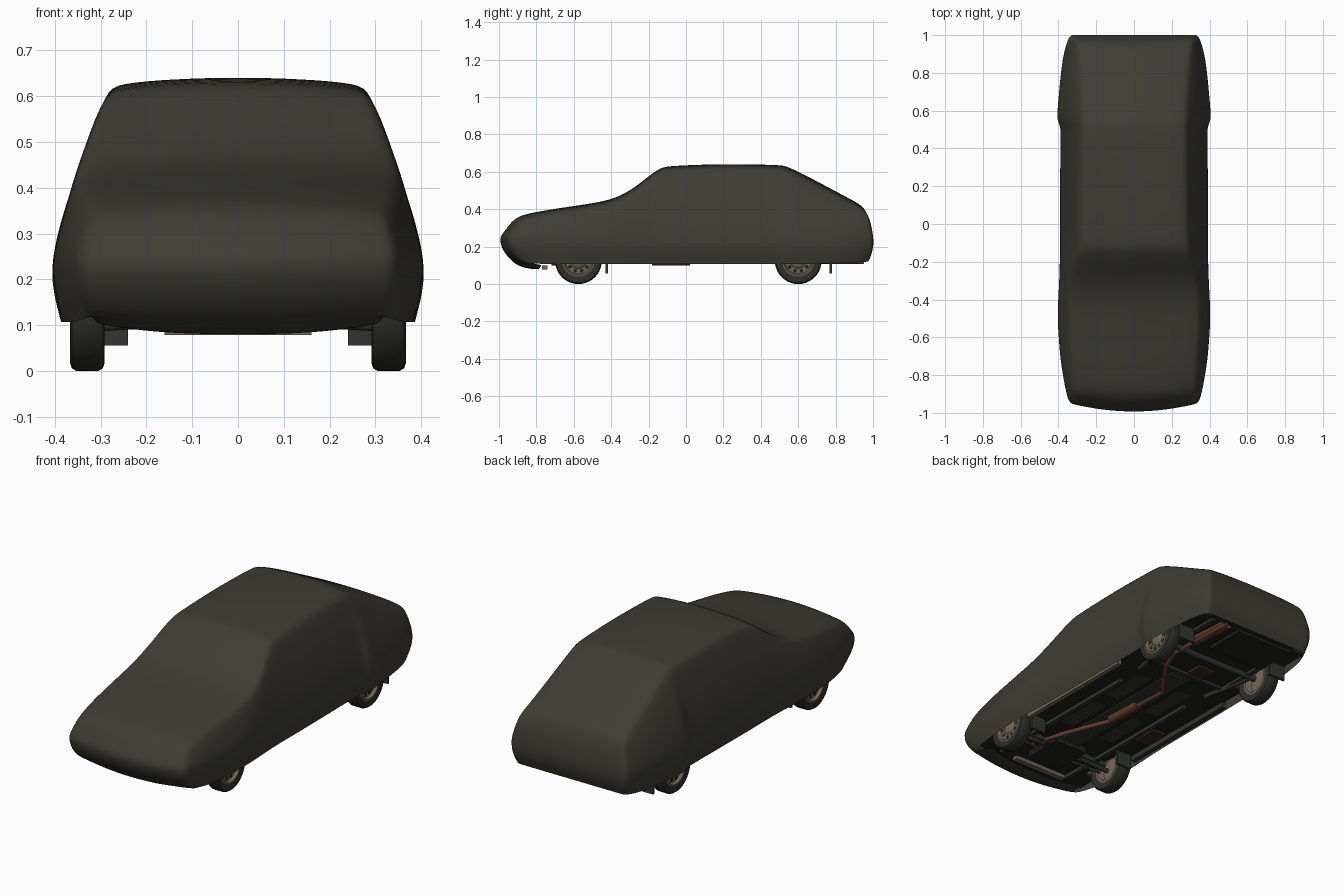
import bpy, bmesh, math
from mathutils import Vector, Matrix

if "Cube" in bpy.data.objects:
    bpy.data.objects.remove(bpy.data.objects["Cube"], do_unlink=True)


def material(name, r, g, b):
    m = bpy.data.materials.new(name)
    m.use_nodes = True
    m.diffuse_color = (r, g, b, 1)
    m.node_tree.nodes["Principled BSDF"].inputs["Base Color"].default_value = (r, g, b, 1)
    return m


FABRIC = material("dark olive fabric", .047, .045, .035)
RUBBER = material("tyre rubber", .026, .026, .022)
RIM = material("dull beige metal", .18, .135, .1)
FLOOR = material("underbody black", .014, .015, .013)
STEEL = material("chassis grey", .032, .036, .031)
RUST = material("rusty exhaust", .13, .05, .03)
PLUG = material("dark red primer", .05, .018, .013)


def finish(name, bm, mat, smooth=None):
    bmesh.ops.recalc_face_normals(bm, faces=bm.faces)
    me = bpy.data.meshes.new(name)
    bm.to_mesh(me)
    bm.free()
    ob = bpy.data.objects.new(name, me)
    bpy.context.collection.objects.link(ob)
    me.materials.append(mat)
    if smooth:
        bpy.ops.object.select_all(action='DESELECT')
        ob.select_set(True)
        bpy.context.view_layer.objects.active = ob
        bpy.ops.object.shade_smooth_by_angle(angle=math.radians(smooth))
    return ob


def box(name, x, y, z, mat):
    """Box from three (low, high) ranges."""
    bm = bmesh.new()
    bmesh.ops.create_cube(bm, size=1)
    for v in bm.verts:
        v.co = [lo + (c + .5) * (hi - lo) for c, (lo, hi) in zip(v.co, (x, y, z))]
    return finish(name, bm, mat)


def rod(name, a, b, r, mat, sides=16):
    """Cylinder between two points."""
    a, b = Vector(a), Vector(b)
    turn = (b - a).to_track_quat('Z', 'Y').to_matrix().to_4x4()
    bm = bmesh.new()
    bmesh.ops.create_cone(bm, cap_ends=True, segments=sides, radius1=r, radius2=r,
                          depth=(b - a).length, matrix=Matrix.Translation((a + b) / 2) @ turn)
    return finish(name, bm, mat, 40)


def lathe(name, profile, centre, side, mat, steps=40):
    """Spin (radius, offset) points about the x axis."""
    bm = bmesh.new()
    pts = [bm.verts.new((side * o, 0, r)) for r, o in profile]
    edges = [bm.edges.new(p) for p in zip(pts, pts[1:])]
    bmesh.ops.spin(bm, geom=pts + edges, cent=(0, 0, 0), axis=(1, 0, 0),
                   angle=math.tau, steps=steps)
    bmesh.ops.remove_doubles(bm, verts=bm.verts, dist=.0005)
    bmesh.ops.translate(bm, verts=bm.verts, vec=centre)
    return finish(name, bm, mat, 35)


# Fabric cover: stations of y, hem height, half width, shoulder half width, top height
STATIONS = [
    (-.91, .115, .352, .325, .364), (-.8, .107, .384, .338, .387), (-.68, .107, .395, .343, .407),
    (-.5, .107, .408, .355, .432), (-.38, .107, .402, .355, .457), (-.28, .107, .397, .34, .512),
    (-.2, .107, .395, .315, .578), (-.135, .107, .395, .298, .625), (-.08, .107, .395, .29, .633),
    (.18, .107, .395, .288, .644), (.46, .107, .391, .285, .639), (.522, .107, .392, .284, .635),
    (.547, .107, .411, .285, .626), (.62, .107, .407, .287, .593), (.8, .112, .39, .296, .497),
    (.9, .115, .376, .304, .444), (.96, .12, .346, .31, .413)]
# Side outlines of the two ends, as (height, y)
NOSE = [(.11, -.925), (.165, -.975), (.21, -1.01), (.25, -1.0), (.32, -.945), (.364, -.912)]
TAIL = [(.12, .975), (.16, 1.0), (.24, 1.003), (.33, .988), (.38, .972), (.413, .953)]


def bow(x, y):
    """Plan curve of the nose, fading out along the bonnet."""
    return max(0, min(1, (-.7 - y) / .2)) * .05 * (x / .35) ** 2


def end_y(outline, z):
    z = max(outline[0][0], min(outline[-1][0], z))
    for (z0, y0), (z1, y1) in zip(outline, outline[1:]):
        if z <= z1:
            return y0 + (y1 - y0) * (z - z0) / (z1 - z0)


def cover_section(y, zb, w, ws, zt):
    zm, zs = .24, zt - .03
    rise, lean = zs - zm, w - ws
    half = [(w - .022, zb), (w - .004, (zb + zm) / 2), (w, zm)]
    for t in (.3, .65):
        half.append((w - lean * t + lean * .45 * t * (1 - t), zm + rise * t))
    half += [(ws, zs), (ws - .026, zt - .014), (ws * .5, zt - .004)]
    ring = half + [(0, zt)] + [(-x, z) for x, z in reversed(half)]
    return [Vector((x, y + bow(x, y), z)) for x, z in ring]


def skin(bm, a, b):
    for i in range(len(a) - 1):
        bm.faces.new((a[i], a[i + 1], b[i + 1], b[i]))


def close_end(bm, ring, outline):
    """Fill one end with rows that follow its side outline; return the lowest row."""
    for v in ring:
        y = end_y(outline, v.co.z)
        v.co.y = y + bow(v.co.x, y)
    upper = ring[5:12]
    spread = [v.co.x / upper[0].co.x for v in upper]
    for i in range(4, -1, -1):
        row = [ring[i]]
        for t in spread[1:-1]:
            x, z = ring[i].co.x * t, ring[i].co.z
            y = end_y(outline, z)
            row.append(bm.verts.new((x, y + bow(x, y), z)))
        row.append(ring[-1 - i])
        skin(bm, upper, row)
        upper = row
    return upper


bm = bmesh.new()
rings = [[bm.verts.new(p) for p in cover_section(*s)] for s in STATIONS]
for a, b in zip(rings, rings[1:]):
    skin(bm, a, b)
close_end(bm, rings[-1], TAIL)
# Chin rows tucked under the nose
lower = close_end(bm, rings[0], NOSE)
for y, z in ((-.89, .093), (-.84, .08), (-.79, .08)):
    row = [bm.verts.new((v.co.x * .97, y + bow(v.co.x, y), z + .03 * (v.co.x / .33) ** 4))
           for v in lower]
    skin(bm, lower, row)
    lower = row
cover = finish("car_cover", bm, FABRIC, 60)
sub = cover.modifiers.new("soften", 'SUBSURF')
sub.levels = sub.render_levels = 2

# Floor pan, leaving the wheel wells open
box("floor_pan", (-.27, .27), (-.88, .95), (.135, .15), FLOOR)
box("gearbox_tunnel", (-.06, .06), (-.5, .4), (.127, .14), STEEL)
box("front_lip", (-.16, .16), (-.77, -.74), (.079, .1), RIM)
box("engine_sump", (-.1, .1), (-.72, -.5), (.1, .14), FLOOR)
box("front_crossmember", (-.27, .27), (-.6, -.55), (.108, .135), STEEL)
box("rear_crossmember", (-.27, .27), (.4, .42), (.12, .135), STEEL)
box("fuel_tank", (-.25, .08), (.7, .93), (.118, .14), FLOOR)
box("side_floor_patch", (-.32, -.24), (-.27, -.13), (.122, .136), PLUG)
box("rear_floor_patch", (-.1, .0), (.43, .52), (.122, .136), PLUG)
rod("rear_axle", (-.3, .6, .125), (.3, .6, .125), .016, STEEL)

TYRE = [(.083, -.03), (.108, -.0375), (.119, -.034), (.125, -.024),
        (.125, .024), (.119, .034), (.108, .0375), (.083, .03)]
DISC = [(0, .034), (.014, .034), (.032, .03), (.042, .02), (.07, .018),
        (.078, .033), (.086, .031), (.086, -.03), (.072, -.03), (.062, .004), (0, .004)]

for side, tag, sill in ((1, "left", RIM), (-1, "right", STEEL)):
    def span(a, b):
        return (min(side * a, side * b), max(side * a, side * b))

    # Side floor, sills and rails
    for part, y0, y1 in (("front", -.84, -.72), ("middle", -.42, .45), ("rear", .75, .93)):
        box(f"{tag}_{part}_side_floor", span(.265, .345), (y0, y1), (.135, .15), FLOOR)
    box(f"{tag}_sill", span(.335, .36), (-.42, .3), (.106, .15), sill)
    box(f"{tag}_chassis_rail", span(.2, .222), (-.8, .15), (.116, .136), STEEL)
    box(f"{tag}_rear_rail", span(.235, .26), (.42, .93), (.12, .136), STEEL)
    for y in (-.38, -.02):
        box(f"{tag}_floor_rib", span(.09, .17), (y, y + .27), (.129, .136), STEEL)
    rod(f"{tag}_trailing_arm", (side * .22, .3, .125), (side * .27, .6, .12), .012, STEEL)
    rod(f"{tag}_control_arm", (side * .12, -.57, .11), (side * .3, -.57, .1), .013, STEEL)
    rod(f"{tag}_tie_rod", (side * .1, -.64, .12), (side * .3, -.63, .12), .008, STEEL)

    # Wheels with a ring of vent holes
    for place, y in (("front", -.575), ("rear", .6)):
        centre = Vector((side * .329, y, .125))
        lathe(f"{place}_{tag}_tyre", TYRE, centre, side, RUBBER)
        lathe(f"{place}_{tag}_rim", DISC, centre, side, RIM)
        for i in range(10):
            a = math.tau * i / 10
            spot = centre + Vector((side * .0165, .056 * math.cos(a), .056 * math.sin(a)))
            rod(f"{place}_{tag}_rim_vent", spot, spot + Vector((side * .004, 0, 0)),
                .01, FLOOR, 10)

    # Mud flaps behind the wheels
    box(f"front_{tag}_mud_flap", span(.24, .33), (-.43, -.418), (.056, .14), STEEL)
    box(f"rear_{tag}_mud_flap", span(.25, .35), (.768, .78), (.056, .14), STEEL)

# Exhaust line with two silencers
curve = bpy.data.curves.new("exhaust_pipe", 'CURVE')
curve.dimensions = '3D'
curve.bevel_depth = .012
curve.bevel_resolution = 3
route = [(.05, -.66), (.15, -.63), (.1, -.45), (0, -.2), (-.02, .2),
         (.14, .42), (.19, .55), (.19, .72), (.18, .95)]
spline = curve.splines.new('POLY')
spline.points.add(len(route) - 1)
for p, (x, y) in zip(spline.points, route):
    p.co = (x, y, .118, 1)
pipe = bpy.data.objects.new("exhaust_pipe", curve)
bpy.context.collection.objects.link(pipe)
curve.materials.append(RUST)
rod("middle_silencer", (0, -.18, .128), (-.01, .02, .128), .028, RUST)
rod("rear_silencer", (.18, .7, .145), (.16, .93, .145), .038, RUST)
